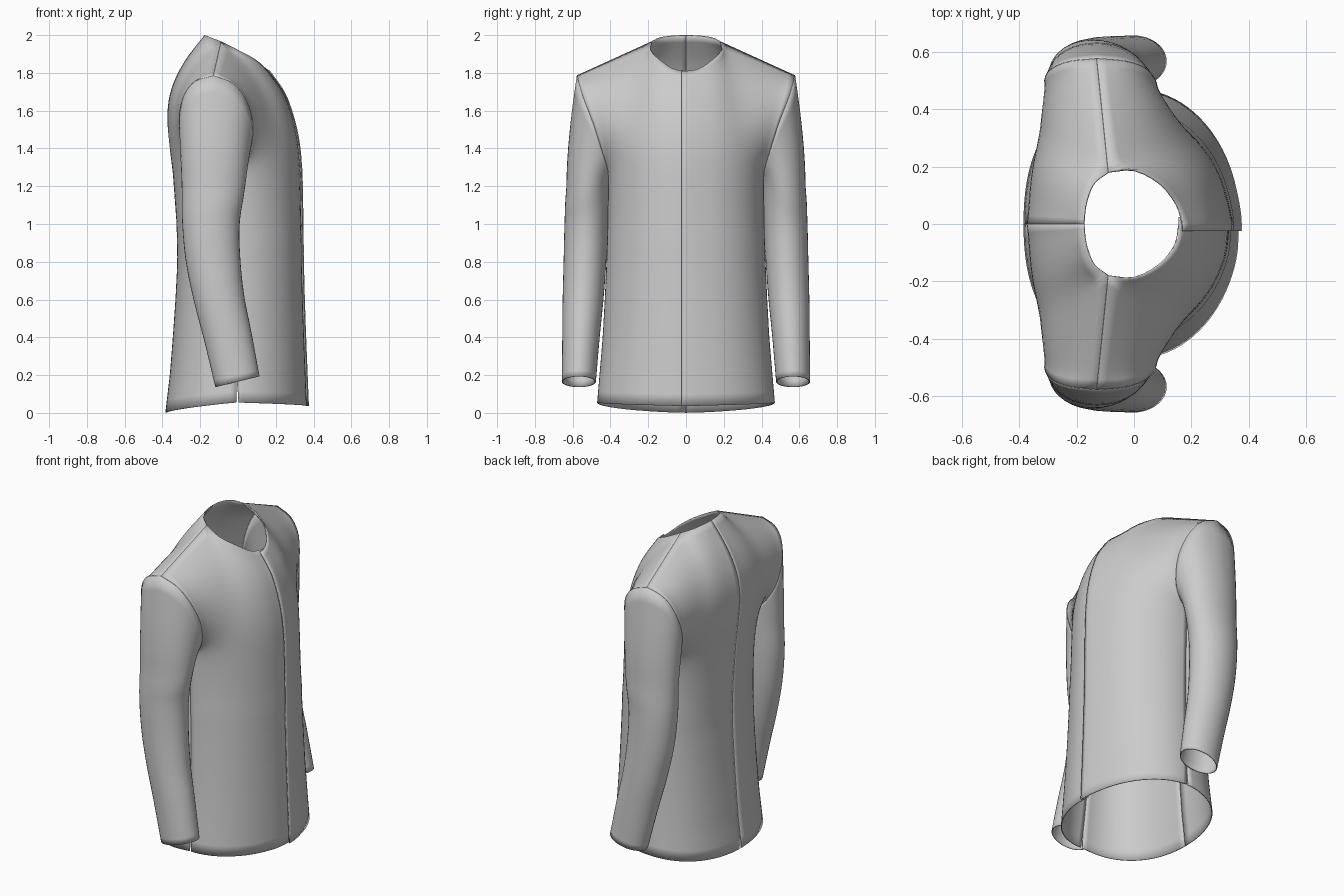
import bpy
from math import sin, cos, pi
from mathutils import Vector as V

if "Cube" in bpy.data.objects:
    bpy.data.objects.remove(bpy.data.objects["Cube"])


def spline(pts, t):
    """Catmull-Rom point at t in 0..1 through pts."""
    n = len(pts) - 1
    i = min(int(t * n), n - 1)
    u = t * n - i
    p1, p2 = V(pts[i]), V(pts[i + 1])
    m1 = (p2 - V(pts[i - 1])) / 2 if i > 0 else p2 - p1
    m2 = (V(pts[i + 2]) - p1) / 2 if i < n - 1 else p2 - p1
    return (p1 * (2*u**3 - 3*u*u + 1) + m1 * (u**3 - 2*u*u + u)
            + p2 * (3*u*u - 2*u**3) + m2 * (u**3 - u*u))


def make_grid(name, rows, side=1, closed=False):
    """Skin rows of points, give thin cloth thickness and smooth shading."""
    w = len(rows[0])
    verts = [(p[0], p[1] * side, p[2]) for r in rows for p in r]
    faces = []
    for r in range(len(rows) - 1):
        for c in range(w if closed else w - 1):
            d = (c + 1) % w
            f = (r*w + c, r*w + d, (r+1)*w + d, (r+1)*w + c)
            faces.append(f if side > 0 else f[::-1])
    me = bpy.data.meshes.new(name)
    me.from_pydata(verts, [], faces)
    ob = bpy.data.objects.new(name, me)
    bpy.context.collection.objects.link(ob)
    bpy.ops.object.select_all(action='DESELECT')
    ob.select_set(True)
    bpy.context.view_layer.objects.active = ob
    bpy.ops.object.shade_smooth_by_angle()
    mod = ob.modifiers.new("cloth", 'SOLIDIFY')
    mod.thickness = 0.006
    mod.offset = 0
    return ob


UNDER = 1.27
# torso levels: z, front x, back x, half width
LEVELS = [(0.0, .368, -.382, .472), (.2, .36, -.358, .455), (.4, .352, -.342, .438),
          (.6, .345, -.328, .427), (.8, .34, -.318, .418), (1.0, .338, -.322, .412),
          (UNDER, .333, -.342, .41)]
# armholes (underarm to shoulder tip), necklines (centre to shoulder), centre profiles
ARM = {'front': [(-.05, .41, 1.27), (.01, .417, 1.3), (.062, .445, 1.39), (.077, .49, 1.53),
                 (.04, .54, 1.66), (-.03, .566, 1.745), (-.13, .575, 1.785)],
       'back': [(-.05, .41, 1.27), (-.2, .42, 1.3), (-.288, .455, 1.42), (-.31, .5, 1.56),
                (-.285, .54, 1.68), (-.225, .565, 1.755), (-.13, .575, 1.785)]}
NECK = {'front': [(.163, 0, 1.808), (.145, .07, 1.822), (.09, .14, 1.87), (0, .187, 1.92), (-.09, .18, 1.965)],
        'back': [(-.175, 0, 1.998), (-.167, .07, 1.996), (-.14, .14, 1.985), (-.09, .18, 1.965)]}
MID = {'front': [(.333, 0, 1.27), (.322, 0, 1.4), (.305, 0, 1.5), (.278, 0, 1.6), (.238, 0, 1.7), (.163, 0, 1.808)],
       'back': [(-.342, 0, 1.27), (-.36, 0, 1.42), (-.371, 0, 1.58), (-.348, 0, 1.72), (-.28, 0, 1.86), (-.175, 0, 1.998)]}
TIP = V((-.13, .575, 1.785))
N = 24


def level(z):
    for a, b in zip(LEVELS, LEVELS[1:]):
        if z <= b[0] + 1e-6:
            t = (z - a[0]) / (b[0] - a[0])
            return [p + (q - p) * t for p, q in zip(a[1:], b[1:])]


def torso_point(kind, s, z):
    xf, xb, w = level(z)
    gap = .007 * max(0, 1 - z / .2) * (1 if kind == 'front' else -1)   # side vent
    sx = -.05 * z / UNDER + gap
    x, p = (xf, 1.0) if kind == 'front' else (xb, .85)
    a = s * pi / 2
    return V((sx + (x - sx) * max(cos(a), 0)**p, w * sin(a)**p, z))


def panel_rows(kind):
    cols = [j / N for j in range(N + 1)]
    rows = []
    # hem up to the underarm
    for i in range(20):
        row = []
        for s in cols:
            hem = .036 + .019 * s if kind == 'front' else .001 + .054 * s**1.3
            row.append(torso_point(kind, s, hem + (UNDER - hem) * i / 20))
        rows.append(row)
    # chest / shoulder patch blended between its four border curves
    def top(s):
        if s <= .5:
            return spline(NECK[kind], s * 2)
        return V(NECK[kind][-1]).lerp(TIP, s * 2 - 1)
    b0, b1, t0 = torso_point(kind, 0, UNDER), torso_point(kind, 1, UNDER), top(0)
    for i in range(21):
        v = i / 20
        f = v * v
        L, R = spline(MID[kind], v), spline(ARM[kind], v)
        row = []
        for s in cols:
            g = s ** (2.8 - 1.6 * v)
            edge = L.lerp(R, g)
            vert = torso_point(kind, s, UNDER).lerp(top(s), f)
            corner = b0.lerp(b1, g).lerp(t0.lerp(TIP, g), f)
            row.append(edge + vert - corner)
        rows.append(row)
    # relax the inside of the patch so no creases run from neck or underarm
    for _ in range(14):
        old = [[p.copy() for p in r] for r in rows]
        for i in range(15, len(rows) - 1):
            for j in range(1, N):
                mean = (old[i-1][j] + old[i+1][j] + old[i][j-1] + old[i][j+1]) / 4
                rows[i][j] = old[i][j].lerp(mean, .7)
    return rows


# sleeve rings below the armhole: z, centre x, centre y, radius x, radius y, tilt
RINGS = [(1.2, -.13, .52, .165, .11, 0), (1.0, -.143, .528, .149, .112, 0),
         (.8, -.131, .535, .141, .11, .006), (.6, -.099, .545, .13, .105, .014),
         (.4, -.053, .556, .122, .096, .022), (.165, -.003, .567, .114, .087, .028)]


def sleeve_rows():
    M = 36
    columns = []
    for k in range(M):
        h = k / M * 2
        start = spline(ARM['front'], 1 - h) if h <= 1 else spline(ARM['back'], h - 1)
        a = h * pi
        pts = [start] + [(cx + rx * sin(a), cy + ry * cos(a), z + tilt * sin(a))
                         for z, cx, cy, rx, ry, tilt in RINGS]
        col = []
        for i in range(43):
            p = spline(pts, i / 42)
            if i < 7:
                p.y += .01 * sin(pi * i / 7) * max(cos(a), 0)   # rounded cap
            col.append(p)
        columns.append(col)
    return [list(r) for r in zip(*columns)]


for side, label in ((1, "left"), (-1, "right")):
    # front panels, the left one overlapping the right at the opening
    rows = panel_rows('front')
    step = .006 * side
    for r in rows:
        for j, fall in enumerate((1, .8, .5, .2)):
            r[j].x += step * fall
        r.insert(0, r[0] + V((0, -.024, 0)))
    make_grid("front_panel_" + label, rows, side)
    # back panels
    make_grid("back_panel_" + label, panel_rows('back'), -side * -1)
    # sleeves
    make_grid("sleeve_" + label, sleeve_rows(), side, closed=True)
